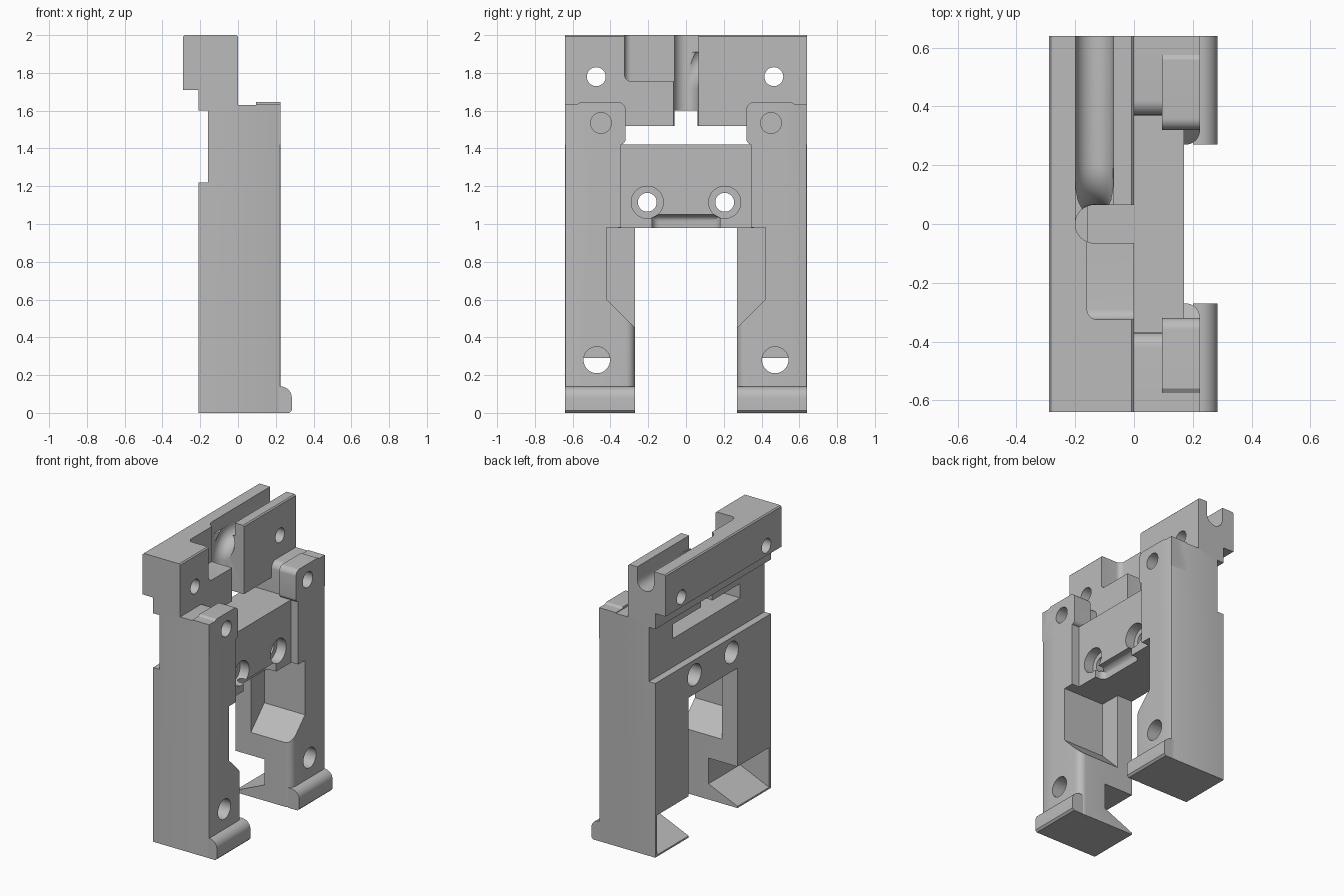
import bpy, bmesh
from math import sin, cos, pi
from mathutils import Vector

cube = bpy.data.objects.get("Cube")
if cube:
    bpy.data.objects.remove(cube, do_unlink=True)

grey = bpy.data.materials.new("plain_grey")
grey.use_nodes = True
grey.diffuse_color = (0.5, 0.5, 0.5, 1)
grey.node_tree.nodes["Principled BSDF"].inputs["Base Color"].default_value = (0.5, 0.5, 0.5, 1)


def finish(name, bm):
    bmesh.ops.recalc_face_normals(bm, faces=bm.faces)
    mesh = bpy.data.meshes.new(name)
    bm.to_mesh(mesh)
    bm.free()
    mesh.materials.append(grey)
    ob = bpy.data.objects.new(name, mesh)
    bpy.context.collection.objects.link(ob)
    return ob


def loft(name, rings):
    """Skin a list of equal rings and cap both ends."""
    bm = bmesh.new()
    rows = [[bm.verts.new(p) for p in ring] for ring in rings]
    n = len(rows[0])
    for a, b in zip(rows, rows[1:]):
        for i in range(n):
            j = (i + 1) % n
            bm.faces.new((a[i], a[j], b[j], b[i]))
    bm.faces.new(rows[0])
    bm.faces.new(rows[-1])
    return finish(name, bm)


def prism(name, axis, pts, lo, hi):
    """Extrude a 2D outline along the axis; pts use the other two axes in order."""
    def place(p, d):
        return {"x": (d, p[0], p[1]), "y": (p[0], d, p[1]), "z": (p[0], p[1], d)}[axis]
    return loft(name, [[place(p, d) for p in pts] for d in (lo, hi)])


def box(name, x, y, z):
    return prism(name, "z", [(x[0], y[0]), (x[1], y[0]), (x[1], y[1]), (x[0], y[1])], *z)


def arc(cx, cy, r, start, end, n=8):
    return [(cx + r * cos(pi * (start + (end - start) * i / n) / 180),
             cy + r * sin(pi * (start + (end - start) * i / n) / 180)) for i in range(n + 1)]


def drill(y, z, r, lo=-1, hi=1):
    return prism("drill", "x", arc(y, z, r, 0, 352.5, 47), lo, hi)


def round_edges(ob, radius, test, segments=6):
    bm = bmesh.new()
    bm.from_mesh(ob.data)
    edges = [e for e in bm.edges if all(test(v.co) for v in e.verts)]
    bmesh.ops.bevel(bm, geom=edges, offset=radius, segments=segments, profile=0.5, affect="EDGES")
    bm.to_mesh(ob.data)
    bm.free()


def cut(ob, *cutters):
    bpy.context.view_layer.objects.active = ob
    for c in cutters:
        c.hide_render = True
        mod = ob.modifiers.new("cut", "BOOLEAN")
        mod.operation, mod.solver, mod.object = "DIFFERENCE", "EXACT", c
        bpy.ops.object.modifier_apply(modifier=mod.name)
        bpy.data.objects.remove(c, do_unlink=True)


def near(a, b):
    return abs(a - b) < 0.001


parts = []
for side, s in (("left", 1), ("right", -1)):
    # "left" is the +y half here
    def side_prism(name, pts, lo, hi):
        return prism(name, "x", [(s * y, z) for y, z in pts], lo, hi)

    # Leg with stepped inner side and rounded shelf corner
    leg = side_prism(side + "_leg", [(0.64, 0), (0.64, 1.63)] + arc(0.42, 1.58, 0.05, 90, 180)
                     + [(0.37, 1.42), (0.345, 1.42), (0.345, 0.98), (0.27, 0.98), (0.27, 0)],
                     -0.21, 0.225)
    round_edges(leg, 0.05, lambda v: near(v.x, 0.225) and near(abs(v.y), 0.27))
    round_edges(leg, 0.008, lambda v: near(v.x, 0.225) and near(abs(v.y), 0.64), 2)
    lo, hi = sorted((s * 0.2, s * 0.62))
    cut(leg,
        box("back_recess", (-0.4, -0.16), (-1, 1), (1.22, 1.6)),
        side_prism("pocket", [(0.2, 0.38), (0.42, 0.6), (0.42, 0.981), (0.2, 0.981)], -0.09, 0.4),
        prism("heel_notch", "y", [(-0.3, 0.29), (0.015, 0.29), (0.015, 0.11),
                                  (-0.21, 0.012), (-0.3, 0.012)], lo, hi),
        drill(s * 0.472, 0.28, 0.07, -0.1, 1),
        drill(s * 0.45, 1.535, 0.055, 0.05, 1))

    # Raised tab on the upper front of the leg
    tab = side_prism(side + "_tab", [(0.64, 1.42), (0.64, 1.635), (0.575, 1.635), (0.56, 1.645)]
                     + arc(0.36, 1.605, 0.04, 90, 180) + arc(0.35, 1.45, 0.03, 180, 270),
                     0.095, 0.225)
    cut(tab, drill(s * 0.45, 1.535, 0.055))

    # Rounded toe
    lo, hi = sorted((s * 0.27, s * 0.64))
    toe = prism(side + "_toe", "y", [(0.2, 0), (0.272, 0), (0.285, 0.013)]
                + arc(0.225, 0.08, 0.06, 0, 90) + [(0.2, 0.14)], lo, hi)
    parts += [leg, tab, toe]

# Crossbar with two stepped screw holes and a front lower notch
bar = prism("crossbar", "y", [(-0.21, 0.98), (0.17, 0.98), (0.17, 1.42), (-0.16, 1.42),
                              (-0.16, 1.22), (-0.21, 1.22)], -0.36, 0.36)
notch = box("notch", (0.1, 0.3), (-0.18, 0.18), (0.9, 1.05))
round_edges(notch, 0.04, lambda v: near(v.x, 0.1) and near(abs(v.y), 0.18))
cut(bar, notch)
for y in (-0.205, 0.205):
    cut(bar, drill(y, 1.115, 0.05), drill(y, 1.115, 0.085, 0.1, 1), drill(y, 1.115, 0.075, -1, -0.1))
parts.append(bar)

# Top block
top = prism("top_block", "y", [(-0.29, 1.71), (-0.29, 1.992), (-0.282, 2), (-0.008, 2), (0, 1.992),
                               (0, 1.52), (-0.16, 1.52), (-0.16, 1.6), (-0.21, 1.6), (-0.21, 1.71)],
            -0.64, 0.64)
step = box("step", (-0.16, 0.2), (-0.325, 0.0), (1.755, 2.2))
round_edges(step, 0.035, lambda v: near(v.x, -0.16) and near(v.y, -0.325)
            or near(v.z, 1.755) and near(v.y, -0.325))
slot = prism("slot", "z", [(0.2, 0.065)] + arc(-0.135, 0, 0.065, 90, 270, 16) + [(0.2, -0.065)], 1.3, 2.2)

# Round channel running along the top and bending down into the slot
path = [(0.8, 1.91, 90)] + [(0.2 + 0.2 * cos(a * pi / 180), 1.71 + 0.2 * sin(a * pi / 180), a)
                            for a in range(90, 181, 10)] + [(0, 1.65, 180)]
rings = []
for y, z, a in path:
    out = Vector((0, cos(a * pi / 180), sin(a * pi / 180)))
    rings.append([Vector((-0.135, y, z)) + 0.0645 * (Vector((cos(t * pi / 12), 0, 0)) + out * sin(t * pi / 12))
                  for t in range(24)])
channel = loft("channel", rings)
open_top = box("open_top", (-0.1995, -0.0705), (0.0, 0.8), (1.91, 2.2))
cut(top, step, slot, channel, open_top, drill(-0.475, 1.78, 0.05), drill(0.465, 1.78, 0.05))
parts.append(top)

# Shade curved faces smoothly while keeping edges sharp
bpy.ops.object.select_all(action="DESELECT")
for ob in parts:
    ob.select_set(True)
bpy.context.view_layer.objects.active = parts[0]
bpy.ops.object.shade_smooth_by_angle(angle=0.5)
